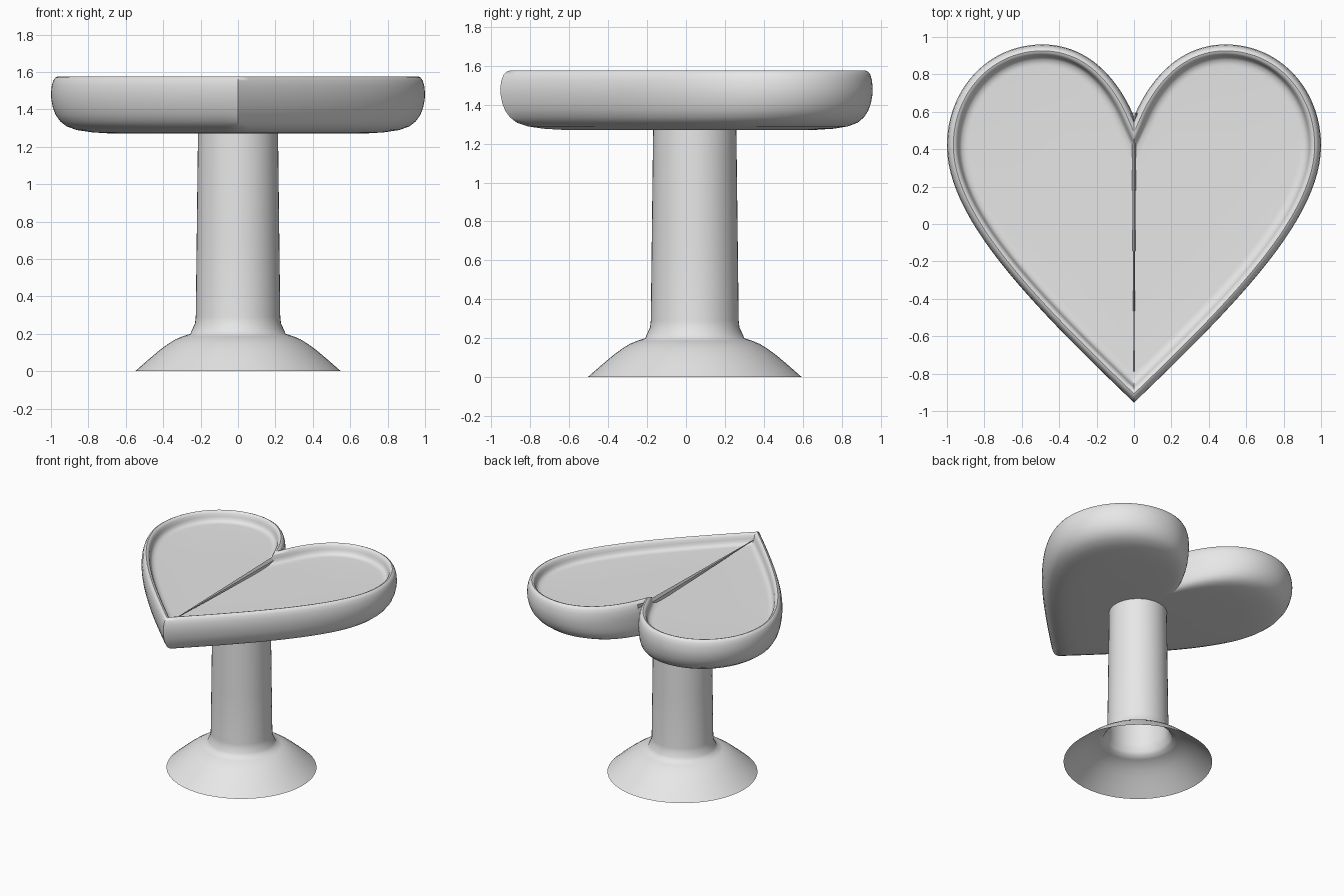
import bpy, bmesh, math
from mathutils import Vector
from mathutils.geometry import interpolate_bezier

cube = bpy.data.objects.get("Cube")
if cube:
    bpy.data.objects.remove(cube, do_unlink=True)

grey = bpy.data.materials.new("light grey")
grey.use_nodes = True
grey.diffuse_color = (0.8, 0.8, 0.8, 1)
grey.node_tree.nodes["Principled BSDF"].inputs["Base Color"].default_value = (0.8, 0.8, 0.8, 1)

CENTRE = Vector((0, 0.05))


def finish(name, bm, angle):
    """Turn a bmesh into a smooth shaded object."""
    bmesh.ops.remove_doubles(bm, verts=bm.verts, dist=0.0005)
    bmesh.ops.recalc_face_normals(bm, faces=bm.faces)
    mesh = bpy.data.meshes.new(name)
    bm.to_mesh(mesh)
    bm.free()
    mesh.materials.append(grey)
    obj = bpy.data.objects.new(name, mesh)
    bpy.context.collection.objects.link(obj)
    bpy.ops.object.select_all(action="DESELECT")
    obj.select_set(True)
    bpy.context.view_layer.objects.active = obj
    bpy.ops.object.shade_smooth_by_angle(angle=math.radians(angle))
    return obj


def loft(name, rings, angle):
    """Skin a list of closed rings holding equal point counts."""
    bm = bmesh.new()
    loops = [[bm.verts.new(p) for p in ring] for ring in rings]
    for a, b in zip(loops, loops[1:]):
        n = len(a)
        for i in range(n):
            j = (i + 1) % n
            bm.faces.new((a[i], a[j], b[j], b[i]))
    return finish(name, bm, angle)


# Right half of the heart outline, from notch to tip
knots = [
    ((0, 0.575), (0.07, 0.74), (0.22, 0.96), (0.49, 0.96)),
    ((0.49, 0.96), (0.78, 0.96), (1.0, 0.72), (1.0, 0.42)),
    ((1.0, 0.42), (1.0, 0.04), (0.58, -0.40), (0, -0.955)),
]
half = []
for k in knots:
    pts = [Vector(p[:2]) for p in interpolate_bezier(*[Vector(p) for p in k], 25)]
    half += pts if not half else pts[1:]


def inset(d):
    """Move the half outline inwards, with mitred notch and tip."""
    out = []
    last = len(half) - 1
    for i, p in enumerate(half):
        t = (half[min(i + 1, last)] - half[max(i - 1, 0)]).normalized()
        q = p + Vector((t.y, -t.x)) * d
        if i in (0, last):
            q = q - t * (q.x / t.x)
        out.append(q)
    tip = out[-1]
    return [tip.copy() if q.x < 0 or q.y < tip.y else q for q in out]


def heart_ring(d, scale, z):
    side = [CENTRE + (p - CENTRE) * scale for p in inset(d)]
    other = [Vector((-p.x, p.y)) for p in side[-2:0:-1]]
    return [(p.x, p.y, z) for p in side + other]


# Heart tray section: underside, rounded wall, rim, inner wall, floor
section = [
    (0, 0, 1.27), (0, 0.4, 1.27), (0, 0.68, 1.271), (0, 0.78, 1.277),
    (0, 0.86, 1.289), (0, 0.915, 1.308), (0, 0.95, 1.335), (0, 0.975, 1.37),
    (0, 0.99, 1.41), (0, 0.998, 1.45), (0, 1, 1.485), (0.004, 1, 1.525),
    (0.012, 1, 1.553), (0.022, 1, 1.569), (0.034, 1, 1.575), (0.046, 1, 1.571),
    (0.056, 1, 1.558), (0.062, 1, 1.535), (0.068, 1, 1.515), (0.08, 1, 1.502),
    (0.1, 1, 1.496), (0.115, 1, 1.495), (0.115, 0.5, 1.495), (0.115, 0, 1.495),
]
loft("heart_tray", [heart_ring(*s) for s in section], 40)

# Hollow pedestal with flared foot, open underneath
profile = [
    (0.55, 0), (0.485, 0.057), (0.42, 0.112), (0.375, 0.145), (0.335, 0.17),
    (0.295, 0.187), (0.255, 0.2), (0.244, 0.225), (0.23, 0.255), (0.226, 0.29),
    (0.221, 0.7), (0.214, 1.275),
]
SIDES = 48
turns = [math.tau * i / SIDES for i in range(SIDES)]
pedestal = loft(
    "pedestal",
    [[(r * math.cos(a), 0.045 + r * math.sin(a), z) for a in turns] for r, z in profile],
    60,
)
